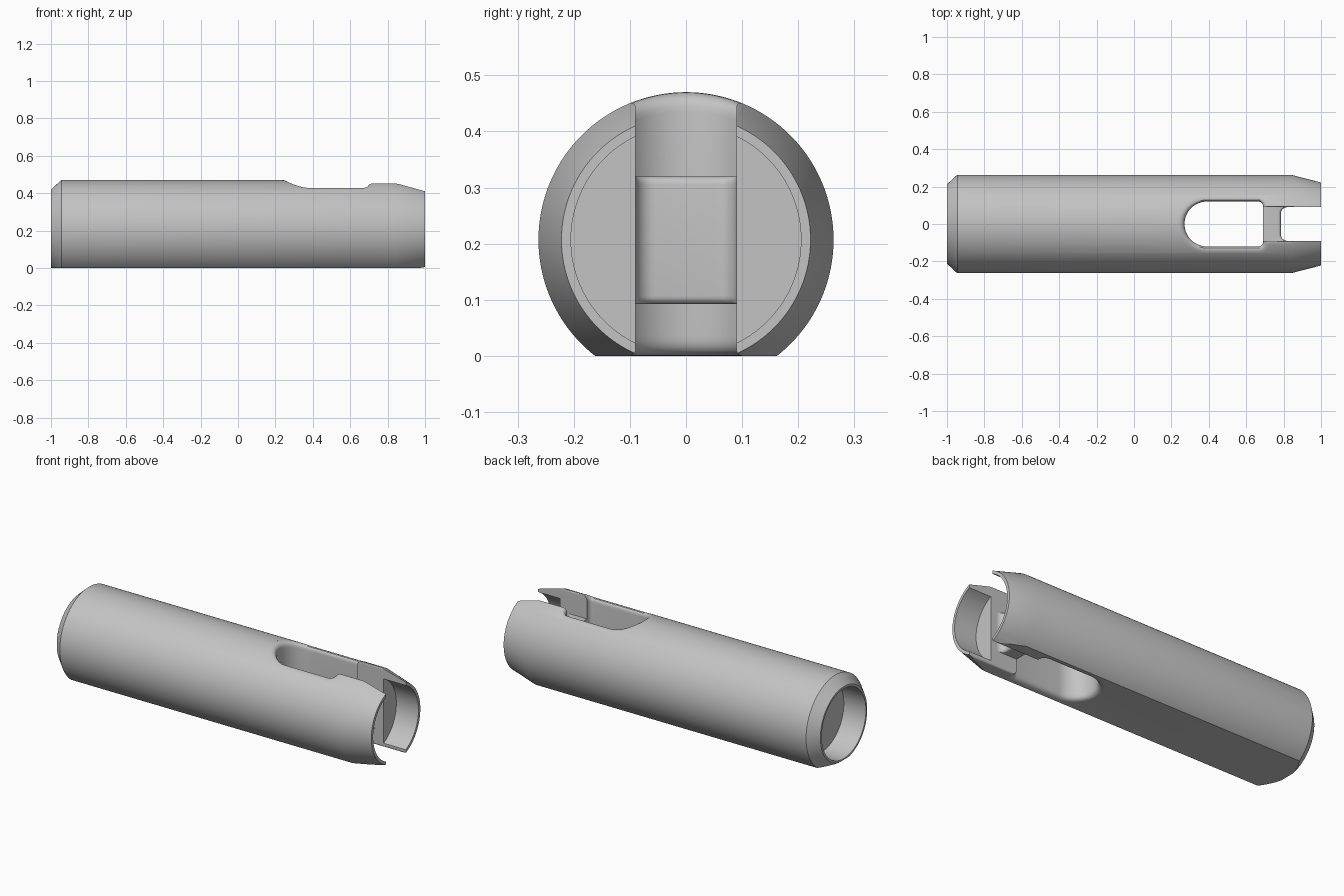
import bpy, bmesh
from math import sin, cos, pi, sqrt
from mathutils import Matrix, Vector

R, ZC = 0.263, 0.207          # barrel radius and axis height

cube = bpy.data.objects.get("Cube")
if cube:
    bpy.data.objects.remove(cube, do_unlink=True)

metal = bpy.data.materials.new("satin_grey")
metal.use_nodes = True
metal.diffuse_color = (0.55, 0.55, 0.55, 1)
metal.node_tree.nodes["Principled BSDF"].inputs["Base Color"].default_value = (0.55, 0.55, 0.55, 1)


def make_object(name, bm):
    bmesh.ops.recalc_face_normals(bm, faces=bm.faces)
    mesh = bpy.data.meshes.new(name)
    bm.to_mesh(mesh)
    bm.free()
    mesh.materials.append(metal)
    obj = bpy.data.objects.new(name, mesh)
    bpy.context.collection.objects.link(obj)
    return obj


def loft(name, rings):
    """Join equal-length closed rings and cap both ends."""
    bm = bmesh.new()
    loops = [[bm.verts.new(p) for p in ring] for ring in rings]
    for a, b in zip(loops, loops[1:]):
        for i in range(len(a)):
            j = (i + 1) % len(a)
            bm.faces.new((a[i], a[j], b[j], b[i]))
    bm.faces.new(loops[0][::-1])
    bm.faces.new(loops[-1])
    return make_object(name, bm)


def arc(cx, cy, r, start, end, steps):
    """Arc points paired with their outward normals."""
    out = []
    for i in range(steps + 1):
        a = start + (end - start) * i / steps
        n = Vector((cos(a), sin(a)))
        out.append((Vector((cx, cy)) + n * r, n))
    return out


def top_z(y):
    return ZC + sqrt(max(R * R - y * y, 0))


def slot_cutter(name, outline, flare):
    """Vertical cutter whose mouths open out in a rounded lip."""
    def lip(t, top):
        ring = []
        for p, n in outline:
            q = p + n * flare
            low, mid, end = (top_z(p.y) - flare, top_z(p.y), top_z(q.y)) if top else (flare, 0, 0)
            z = (1 - t) ** 2 * low + 2 * t * (1 - t) * mid + t * t * end
            ring.append((*(p + n * flare * t * t), z))
        return ring

    def cap(z):
        return [(*(p + n * flare), z) for p, n in outline]

    steps = [i / 6 for i in range(7)]
    rings = [cap(-0.1)] + [lip(t, False) for t in reversed(steps)]
    rings += [lip(t, True) for t in steps] + [cap(0.6)]
    return loft(name, rings)


# Barrel: turned profile with a shallow bore at each end
profile = [(-0.86, 0), (-0.86, 0.2), (-1, 0.2), (-1, 0.212), (-0.945, R),
           (0.84, R), (1, 0.222), (1, 0.205), (0.86, 0.205), (0.86, 0)]
bm = bmesh.new()
verts = [bm.verts.new((x, 0, r)) for x, r in profile]
edges = [bm.edges.new(pair) for pair in zip(verts, verts[1:])]
bmesh.ops.spin(bm, geom=verts + edges, axis=(1, 0, 0), cent=(0, 0, 0),
               angle=2 * pi, steps=128)
bmesh.ops.remove_doubles(bm, verts=bm.verts, dist=1e-5)
bmesh.ops.transform(bm, matrix=Matrix.Translation((0, 0, ZC)), verts=bm.verts)

# Flat along the underside
cut = bmesh.ops.bisect_plane(bm, geom=bm.verts[:] + bm.edges[:] + bm.faces[:],
                             plane_co=(0, 0, 0), plane_no=(0, 0, 1), clear_inner=True)
bmesh.ops.holes_fill(bm, edges=[e for e in cut["geom_cut"] if isinstance(e, bmesh.types.BMEdge)])
barrel = make_object("barrel", bm)

# Wide round-ended slot and narrow fork slot, both right through
half, corner = 0.12, 0.025
wide = arc(0.39, 0, half, pi / 2, 3 * pi / 2, 32)
wide += arc(0.69 - corner, corner - half, corner, -pi / 2, 0, 6)
wide += arc(0.69 - corner, half - corner, corner, 0, pi / 2, 6)
fork = [(Vector((x, s * 0.09)), Vector((0, s)))
        for x, s in ((0.64, 1), (0.64, -1), (1.1, -1), (1.1, 1))]
cutters = [slot_cutter("wide_slot_cutter", wide, 0.035),
           slot_cutter("fork_slot_cutter", fork, 0.012)]

bpy.context.view_layer.objects.active = barrel
barrel.select_set(True)
for cutter in cutters:
    mod = barrel.modifiers.new(cutter.name, "BOOLEAN")
    mod.operation, mod.solver, mod.object = "DIFFERENCE", "EXACT", cutter
    bpy.ops.object.modifier_apply(modifier=mod.name)
    bpy.data.objects.remove(cutter, do_unlink=True)

# Cross bridge inside the fork, filleted into its walls
front, fillet = 0.785, 0.035
side = [(p.x, p.y) for p, n in arc(front + fillet, 0.09 - fillet, fillet, pi, pi / 2, 8)]
edge = [(0.69, -0.095), (front + fillet, -0.095)]
edge += [(x, -y) for x, y in reversed(side)] + side
edge += [(front + fillet, 0.095), (0.69, 0.095)]
low, high, bevel = 0.092, 0.32, 0.015
layers = [(low + bevel * (1 - cos(a)), bevel * (1 - sin(a))) for a in [i * pi / 12 for i in range(7)]]
layers += [(low + high - z, inset) for z, inset in reversed(layers)]
bridge = loft("bridge", [[(x - inset if x > 0.7 else x, y, z) for x, y in edge]
                         for z, inset in layers])

# Smooth shading with crisp edges
for obj in (barrel, bridge):
    bpy.ops.object.select_all(action="DESELECT")
    obj.select_set(True)
    bpy.context.view_layer.objects.active = obj
    bpy.ops.object.shade_smooth_by_angle(angle=pi / 6)
